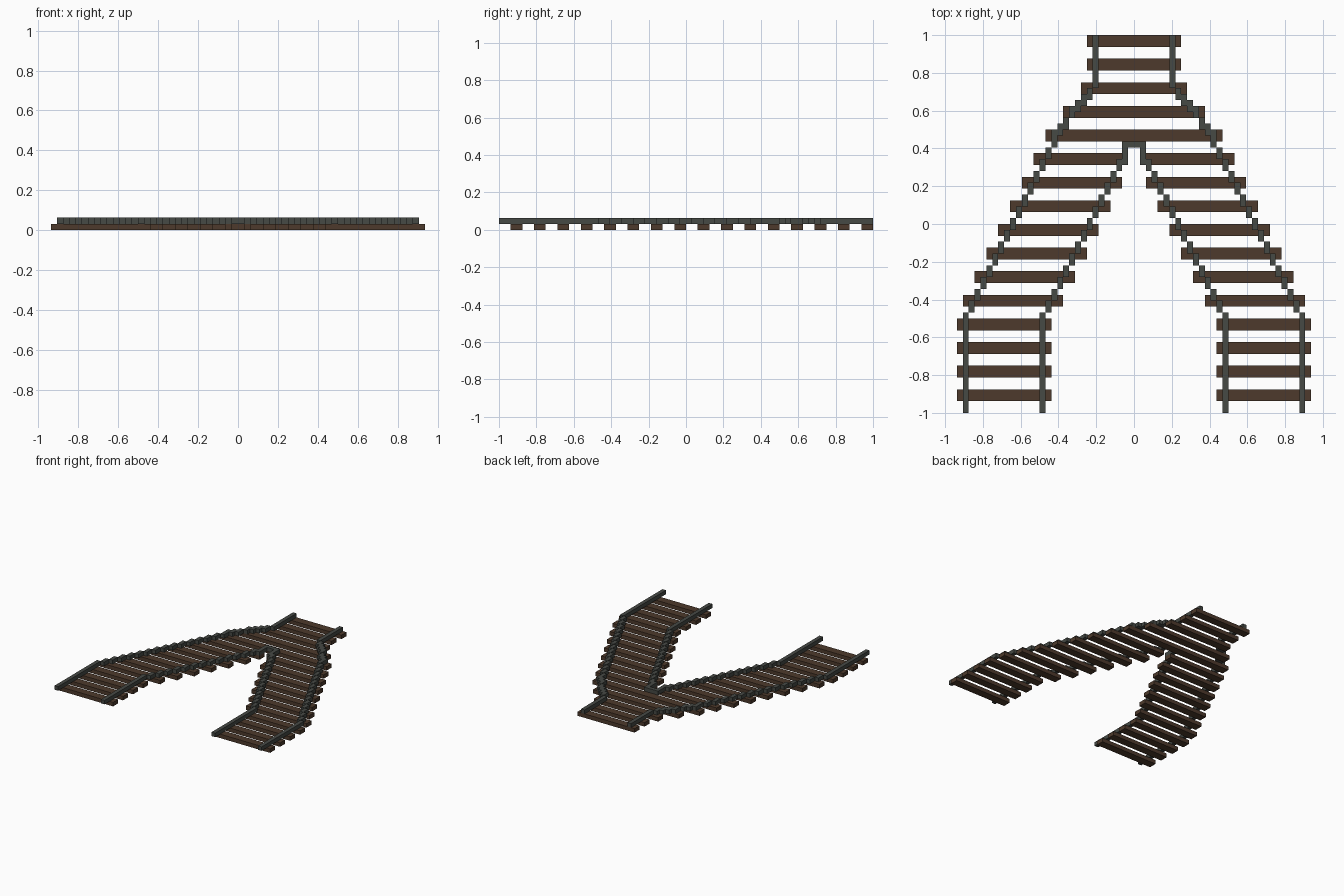
import bpy, bmesh
from mathutils import Matrix, Vector

U = 1 / 32  # width of one rail block

cube = bpy.data.objects.get("Cube")
if cube:
    bpy.data.objects.remove(cube, do_unlink=True)


def material(name, color):
    m = bpy.data.materials.new(name)
    m.use_nodes = True
    m.diffuse_color = color
    bsdf = next(n for n in m.node_tree.nodes if n.type == 'BSDF_PRINCIPLED')
    bsdf.inputs["Base Color"].default_value = color
    bsdf.inputs["Roughness"].default_value = 0.9
    return m


WOOD = material("dark brown wood", (0.075, 0.042, 0.025, 1))
IRON = material("dark grey iron", (0.061, 0.067, 0.059, 1))


def blocks(name, boxes, layer, mat):
    """One object made of flat blocks (x0, x1, y0, y1), one unit thick."""
    bm = bmesh.new()
    for x0, x1, y0, y1 in boxes:
        centre = Vector((x0 + x1, y0 + y1, 2 * layer + 1)) * U / 2
        size = Vector((x1 - x0, y1 - y0, 1)) * U
        bmesh.ops.create_cube(bm, size=1, matrix=Matrix.LocRotScale(centre, None, size))
    mesh = bpy.data.meshes.new(name)
    bm.to_mesh(mesh)
    bm.free()
    mesh.materials.append(mat)
    obj = bpy.data.objects.new(name, mesh)
    bpy.context.collection.objects.link(obj)


def mirrored(boxes):
    return [(-x1, -x0, y0, y1) for x0, x1, y0, y1 in boxes]


def pair(name, boxes, layer, mat):
    blocks("left_" + name, boxes, layer, mat)
    blocks("right_" + name, mirrored(boxes), layer, mat)


# Sleepers: wide shared ones at the back, then one per branch
shared = [8, 8, 9, 12, 15]
branch = [(1, 17)] + [(2 * i, 2 * i + 17) for i in range(1, 7)] + [(14, 30)] * 4
for i, half in enumerate(shared):
    y = 32 - 4 * i
    blocks(f"shared_sleeper_{i + 1}", [(-half, half, y - 2, y)], 0, WOOD)
for i, (inner, outer) in enumerate(branch):
    y = 12 - 4 * i
    pair(f"branch_sleeper_{i + 1}", [(inner, outer, y - 2, y)], 0, WOOD)

# Outer rails: straight, steep steps, even steps, straight
outer = [(6, 7, 23, 32)]
for c, top in enumerate([23, 22, 21, 20, 18, 17], start=7):
    outer.append((c, c + 1, top - 2, top))
outer.append((13, 14, 13, 16))
for c in range(14, 28):
    top = 41 - 2 * c
    outer.append((c, c + 1, top - 2, top))
outer.append((28, 29, -32, -15))
pair("outer_rail", outer, 1, IRON)

# Inner rails, joined by a short cap at the fork
inner = [(1, 2, 10, 13)]
for c in range(2, 15):
    top = 15 - 2 * c
    inner.append((c, c + 1, top - 2, top))
inner.append((15, 16, -32, -15))
pair("inner_rail", inner, 1, IRON)
blocks("fork_cap", [(-2, 2, 13, 14)], 1, IRON)
